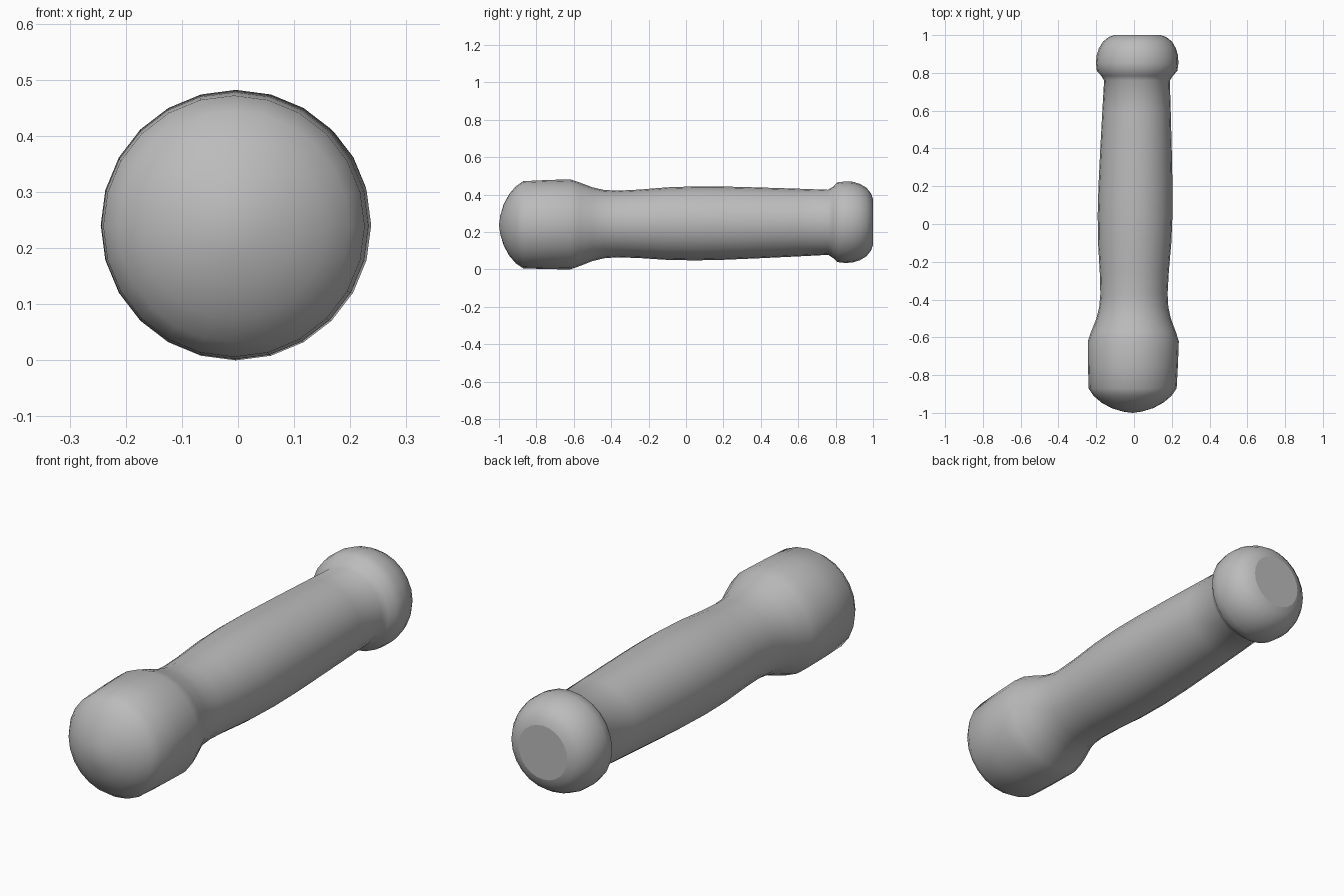
import bpy, bmesh, math

if "Cube" in bpy.data.objects:
    bpy.data.objects.remove(bpy.data.objects["Cube"])

SIDES = 24
grey = bpy.data.materials.new("plain_grey")
grey.diffuse_color = (0.5, 0.5, 0.5, 1)
grey.use_nodes = True
grey.node_tree.nodes["Principled BSDF"].inputs["Base Color"].default_value = grey.diffuse_color

# (position along the length, radius), from rounded front to flat back
PROFILE = [
    (-0.993, 0.05), (-0.975, 0.11), (-0.945, 0.165), (-0.91, 0.206),
    (-0.87, 0.233), (-0.75, 0.238), (-0.62, 0.241), (-0.57, 0.224),
    (-0.50, 0.197), (-0.44, 0.183), (-0.37, 0.178), (-0.25, 0.183),
    (-0.10, 0.194), (0.05, 0.198), (0.20, 0.196), (0.40, 0.189),
    (0.60, 0.181), (0.76, 0.174), (0.785, 0.19), (0.81, 0.213),
    (0.85, 0.218), (0.89, 0.216), (0.93, 0.204), (0.965, 0.183),
    (0.99, 0.152), (1.0, 0.122)]


def axis(y):
    """Centre of the slightly tilted handle at a given length."""
    return 0.005 + 0.014 * y, 0.25 + 0.008 * y


# One lathed body: rounded pommel, swelling grip and knob
bm = bmesh.new()
rings = []
for y, r in PROFILE:
    cx, cz = axis(y)
    rings.append([bm.verts.new((cx + r * math.cos(a), y, cz + r * math.sin(a)))
                  for a in (math.tau * i / SIDES for i in range(SIDES))])
for a, b in zip(rings, rings[1:]):
    for i in range(SIDES):
        j = (i + 1) % SIDES
        bm.faces.new((a[i], a[j], b[j], b[i]))

# Rounded front tip and flat back cap
cx, cz = axis(-1)
tip = bm.verts.new((cx, -1.0, cz))
for i in range(SIDES):
    bm.faces.new((tip, rings[0][(i + 1) % SIDES], rings[0][i]))
bm.faces.new(rings[-1])
bmesh.ops.recalc_face_normals(bm, faces=bm.faces)

# Rest the lowest point on the ground
low = min(v.co.z for v in bm.verts)
bmesh.ops.translate(bm, verts=bm.verts, vec=(0, 0, -low))

mesh = bpy.data.meshes.new("handle")
bm.to_mesh(mesh)
bm.free()
mesh.materials.append(grey)
handle = bpy.data.objects.new("handle", mesh)
bpy.context.collection.objects.link(handle)
bpy.context.view_layer.objects.active = handle
handle.select_set(True)
bpy.ops.object.shade_smooth_by_angle(angle=math.radians(50))
# Keep the back cap crisp
cap = max(mesh.polygons, key=lambda p: p.center.y)
cap.use_smooth = False
